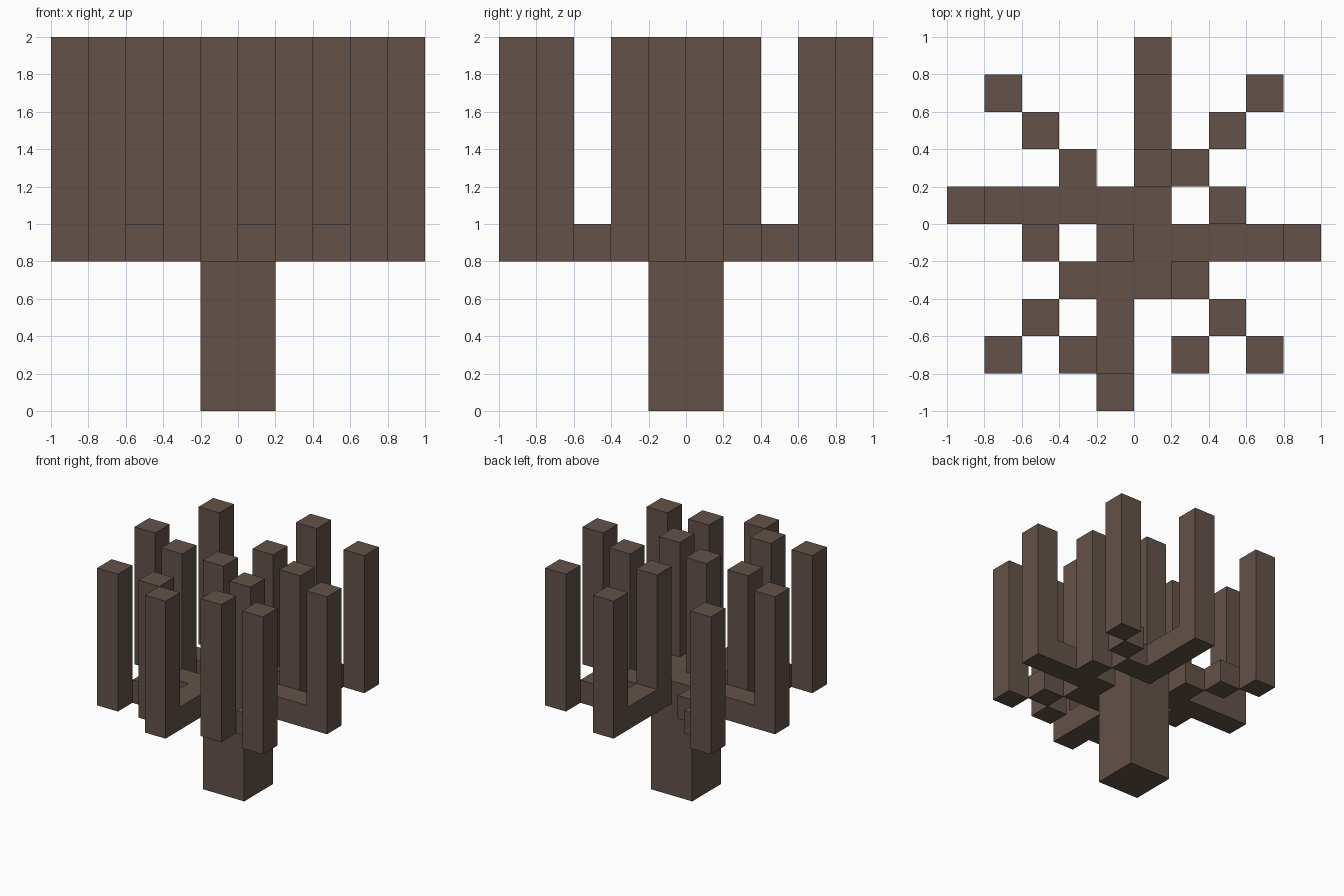
import bpy
import bmesh
import math
from mathutils import Matrix, Vector

cube = bpy.data.objects.get("Cube")
if cube:
    bpy.data.objects.remove(cube, do_unlink=True)

U = 0.2                                # width of one grid cell
BASE, DECK, TOP = 0.8, 1.0, 2.0        # arm underside, arm top, prong top

bark = bpy.data.materials.new("bark_brown")
bark.use_nodes = True
colour = (0.125, 0.084, 0.067, 1.0)
bark.diffuse_color = colour
bsdf = bark.node_tree.nodes["Principled BSDF"]
bsdf.inputs["Base Color"].default_value = colour
bsdf.inputs["Roughness"].default_value = 0.9


def finish(name, bm, turn=0):
    """Turn the mesh by quarter turns about the trunk and make an object."""
    bm.transform(Matrix.Rotation(turn * math.pi / 2, 4, 'Z'))
    bmesh.ops.recalc_face_normals(bm, faces=bm.faces)
    mesh = bpy.data.meshes.new(name)
    bm.to_mesh(mesh)
    bm.free()
    mesh.materials.append(bark)
    obj = bpy.data.objects.new(name, mesh)
    bpy.context.collection.objects.link(obj)
    return obj


def block(name, cx, cy, z0, z1, turn=0, size=1):
    """Square post filling grid cell (cx, cy), size cells wide."""
    bm = bmesh.new()
    centre = Vector(((cx + size / 2) * U, (cy + size / 2) * U, (z0 + z1) / 2))
    scale = Matrix.Diagonal((size * U, size * U, z1 - z0, 1))
    bmesh.ops.create_cube(bm, size=1, matrix=Matrix.Translation(centre) @ scale)
    return finish(name, bm, turn)


def arm(name, turn):
    """L-shaped branch: runs outward, then rises at its tip."""
    profile = [(0.2, BASE), (1.0, BASE), (1.0, TOP), (0.8, TOP), (0.8, DECK), (0.2, DECK)]
    bm = bmesh.new()
    face = bm.faces.new([bm.verts.new((0, y, z)) for y, z in profile])
    new = bmesh.ops.extrude_face_region(bm, geom=[face])["geom"]
    verts = [v for v in new if isinstance(v, bmesh.types.BMVert)]
    bmesh.ops.translate(bm, verts=verts, vec=(U, 0, 0))
    return finish(name, bm, turn)


# Trunk with the post on its crown
block("trunk", -1, -1, 0, DECK, size=2)
block("crown_post", -1, -1, DECK, TOP)

# Four main arms and four stepped diagonal branches
for turn, side in enumerate(("back", "left_x", "front", "right_x")):
    side = {"left_x": "right", "right_x": "left"}.get(side, side)
    arm(side + "_arm", turn)
    inner_top = TOP if turn == 3 else DECK
    block(side + "_diagonal_inner", 1, 1, BASE, inner_top, turn)
    block(side + "_diagonal_middle", 2, 2, BASE, DECK, turn)
    block(side + "_diagonal_tip", 3, 3, BASE, TOP, turn)

# Side shoots beside the left and right arms
block("left_shoot", 2, 0, BASE, TOP)
block("right_shoot", 2, 0, BASE, TOP, turn=2)

# Remaining shoots: on the back arm and around the front arm
block("back_shoot", 0, 1, DECK, TOP)
block("front_right_shoot", -2, -4, BASE, TOP)
block("front_left_shoot", 1, -4, BASE, TOP)
block("front_knot", 0, -2, BASE, DECK)
